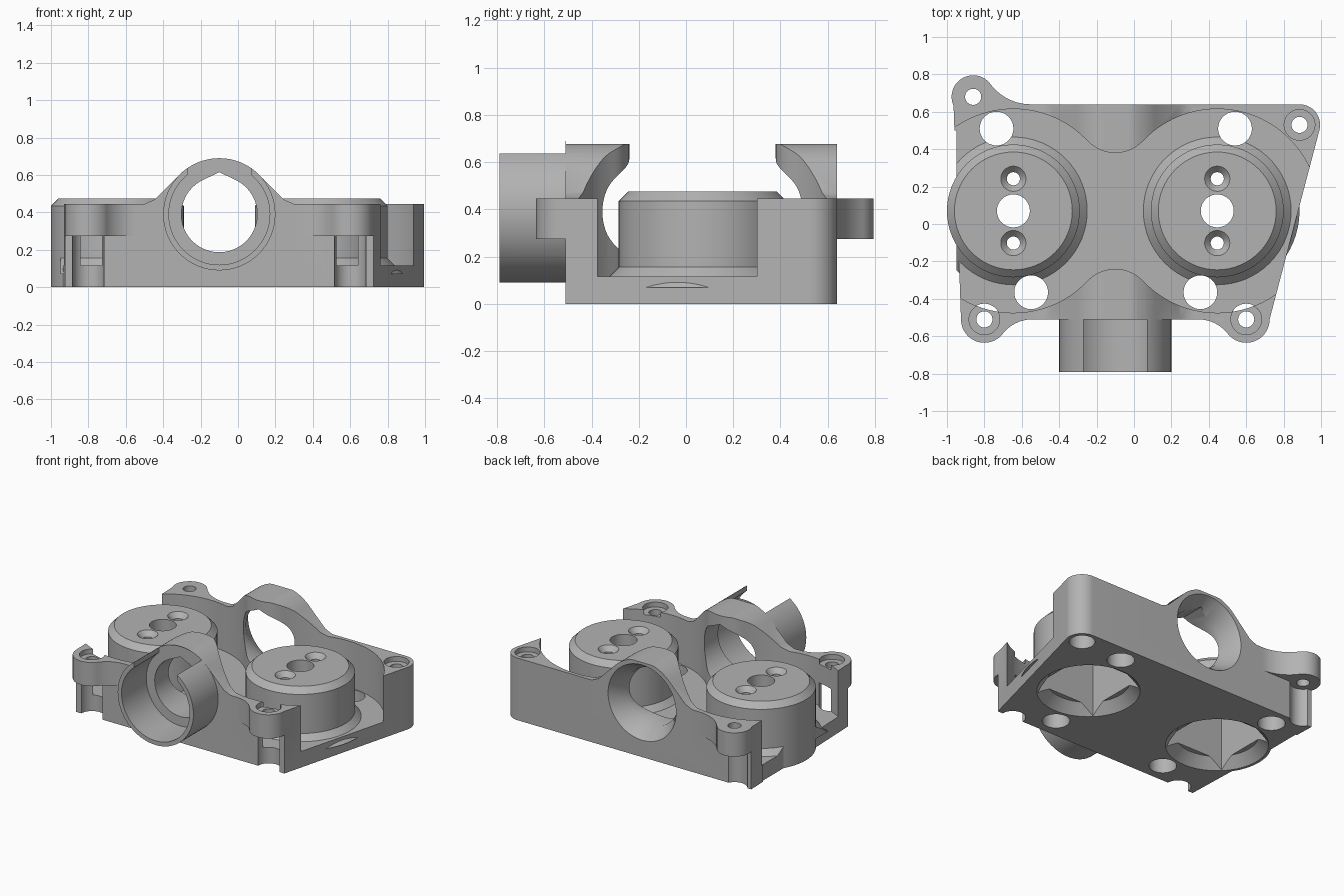
import bpy, bmesh, math
from mathutils import Matrix

cube = bpy.data.objects.get("Cube")
if cube:
    bpy.data.objects.remove(cube, do_unlink=True)

grey = bpy.data.materials.new("plain grey")
grey.use_nodes = True
grey.diffuse_color = (0.45, 0.45, 0.45, 1)
grey.node_tree.nodes["Principled BSDF"].inputs["Base Color"].default_value = (0.45, 0.45, 0.45, 1)


def finish(bm, name):
    bmesh.ops.recalc_face_normals(bm, faces=bm.faces)
    mesh = bpy.data.meshes.new(name)
    bm.to_mesh(mesh)
    bm.free()
    mesh.materials.append(grey)
    ob = bpy.data.objects.new(name, mesh)
    bpy.context.collection.objects.link(ob)
    return ob


def prism(name, pts, a, b, along_y=False):
    """Extrude a profile from a to b, along z or along y."""
    bm = bmesh.new()
    place = (lambda p, h: (p[0], h, p[1])) if along_y else (lambda p, h: (p[0], p[1], h))
    face = bm.faces.new([bm.verts.new(place(p, a)) for p in pts])
    ext = bmesh.ops.extrude_face_region(bm, geom=[face])
    verts = [v for v in ext["geom"] if isinstance(v, bmesh.types.BMVert)]
    bmesh.ops.translate(bm, verts=verts, vec=(0, b - a, 0) if along_y else (0, 0, b - a))
    return finish(bm, name)


def cone(name, u, v, r1, r2, a, b, along_y=False):
    """Round part from a to b; (u, v) is (x, y), or (x, z) when along y."""
    bm = bmesh.new()
    bmesh.ops.create_cone(bm, cap_ends=True, segments=64, radius1=r1, radius2=r2, depth=b - a)
    mid = (a + b) / 2
    if along_y:
        m = Matrix.Translation((u, mid, v)) @ Matrix.Rotation(-math.pi / 2, 4, "X")
    else:
        m = Matrix.Translation((u, v, mid))
    bmesh.ops.transform(bm, matrix=m, verts=bm.verts)
    return finish(bm, name)


def box(name, x1, x2, y1, y2, z1, z2):
    return prism(name, [(x1, y1), (x2, y1), (x2, y2), (x1, y2)], z1, z2)


def arc(cx, cy, r, a1, a2, n=16):
    angles = [math.radians(a1 + (a2 - a1) * i / n) for i in range(n + 1)]
    return [(cx + r * math.cos(t), cy + r * math.sin(t)) for t in angles]


def combine(target, tool, op):
    mod = target.modifiers.new("combine", "BOOLEAN")
    mod.operation = op
    mod.solver = "EXACT"
    mod.object = tool
    bpy.context.view_layer.update()
    mesh = bpy.data.meshes.new_from_object(
        target.evaluated_get(bpy.context.evaluated_depsgraph_get()))
    target.modifiers.clear()
    target.data = mesh
    bpy.data.objects.remove(tool, do_unlink=True)


def add(tool):
    combine(body, tool, "UNION")


def cut(tool):
    combine(body, tool, "DIFFERENCE")


FRONT, BACK, TOP, FLOOR = -0.51, 0.64, 0.445, 0.115
DX, DZ = -0.1, 0.39              # duct axis
DRUMS, DY = (-0.645, 0.445), 0.07

# Base block
outline = [(-0.925, FRONT), (0.725, FRONT)] + arc(0.885, 0.53, 0.11, -15, 90) + [(-0.965, BACK)]
body = prism("pump_housing", outline, 0, TOP)

# Arched ridge over the duct
ridge = [(DX + 0.4, 0.2), (DX + 0.4, TOP), (DX + 0.345, 0.469)]
ridge += [(x, min(z, 0.677)) for x, z in arc(DX, DZ, 0.3, 45, 135, 24)]
ridge += [(DX - 0.345, 0.469), (DX - 0.4, TOP), (DX - 0.4, 0.2)]
add(prism("ridge", ridge, FRONT, BACK, True))


# Screw lugs with a concave web running into the wall
def lug(cx, cy, r, edge, side, out, fillet):
    dy = edge + out * fillet - cy
    dx = math.sqrt((r + fillet) ** 2 - dy ** 2)
    fx, fy = cx + side * dx, edge + out * fillet
    a1 = -90 * out
    a2 = math.degrees(math.atan2(cy - fy, cx - fx))
    sweep = (a2 - a1 + 180) % 360 - 180
    web = [(fx, edge - out * 0.03)] + arc(fx, fy, fillet, a1, a1 + sweep)
    web += [(cx, cy), (cx, edge - out * 0.03)]
    add(cone("lug", cx, cy, r, r, 0.275, TOP))
    add(prism("web", web, 0.275, TOP))


lug(-0.8, -0.51, 0.125, FRONT, 1, -1, 0.2)
lug(0.6, -0.51, 0.125, FRONT, -1, -1, 0.2)
lug(-0.86, 0.68, 0.115, BACK, 1, 1, 0.27)

# Inlet tube
add(cone("tube", DX, DZ, 0.3, 0.3, -0.79, -0.508, True))

# Figure-eight pocket: two round wells joined by a filleted neck
R, F = 0.545, 0.204
d = F + 0.31
t = math.degrees(math.atan2(d, R))
well = arc(DRUMS[1], DY, R, t - 180, 180 - t, 64)
well += arc(DX, DY + d, F, -t, t - 180, 24)[1:]
well += arc(DRUMS[0], DY, R, t, 360 - t, 64)[1:]
well += arc(DX, DY - d, F, 180 - t, t, 24)[1:-1]
cut(prism("pocket", well, FLOOR, 1))

# Teardrop duct bore, socket in the tube, keyway slot and flared outlet
bore = arc(DX, DZ, 0.203, 115.5, 424.5, 56) + [(DX, DZ + 0.225)]
cut(prism("bore", bore, -1, 1, True))
cut(cone("socket", DX, DZ, 0.27, 0.27, -0.9, FRONT, True))
cut(box("slot", DX - 0.17, DX + 0.17, -0.9, FRONT, 0.5, 0.9))
cut(cone("outlet", DX, DZ, 0.19, 0.275, 0.5, 0.65, True))

# Drums standing in the wells, flared at the foot
for x in DRUMS:
    add(cone("foot", x, DY, 0.44, 0.355, 0.07, 0.155))
    if x < 0:
        cut(box("foot_trim", -1.3, -0.95, -0.4, 0.5, -0.1, 0.3))
    add(cone("drum", x, DY, 0.355, 0.355, 0, 0.435))
    add(cone("drum_rim", x, DY, 0.355, 0.315, 0.435, 0.475))

# Hollow undersides, shaft holes and countersunk screw holes
for x in DRUMS:
    cut(box("cavity", x - 0.235, x + 0.235, DY - 0.235, DY + 0.235, -0.1, 0.39))
    cut(cone("cavity_mouth", x, DY, 0.34, 0.27, -0.005, 0.07))
    cut(cone("shaft_hole", x, DY, 0.088, 0.088, 0.3, 0.6))
    for s in (-1, 1):
        y = DY + s * 0.172
        cut(cone("screw_hole", x, y, 0.035, 0.035, 0.3, 0.6))
        cut(cone("countersink", x, y, 0.035, 0.07, 0.44, 0.478))

# Through holes beside the drums
for x, y in ((-0.735, 0.51), (0.54, 0.51), (-0.55, -0.365), (0.355, -0.365)):
    cut(cone("through_hole", x, y, 0.09, 0.09, -0.1, 0.9))

# Lug holes, clearance grooves below and counterbores above
for x, y in ((-0.8, -0.51), (0.6, -0.51), (0.885, 0.53), (-0.86, 0.68)):
    cut(cone("lug_hole", x, y, 0.043, 0.043, 0.2, 0.6))
    cut(cone("groove", x, y, 0.084, 0.084, -0.1, 0.275))
    if x > -0.85:
        cut(cone("counterbore", x, y, 0.082, 0.082, 0.41, 0.6))

# Shading
bpy.ops.object.select_all(action="DESELECT")
body.select_set(True)
bpy.context.view_layer.objects.active = body
bpy.ops.object.shade_smooth_by_angle(angle=math.radians(30))
